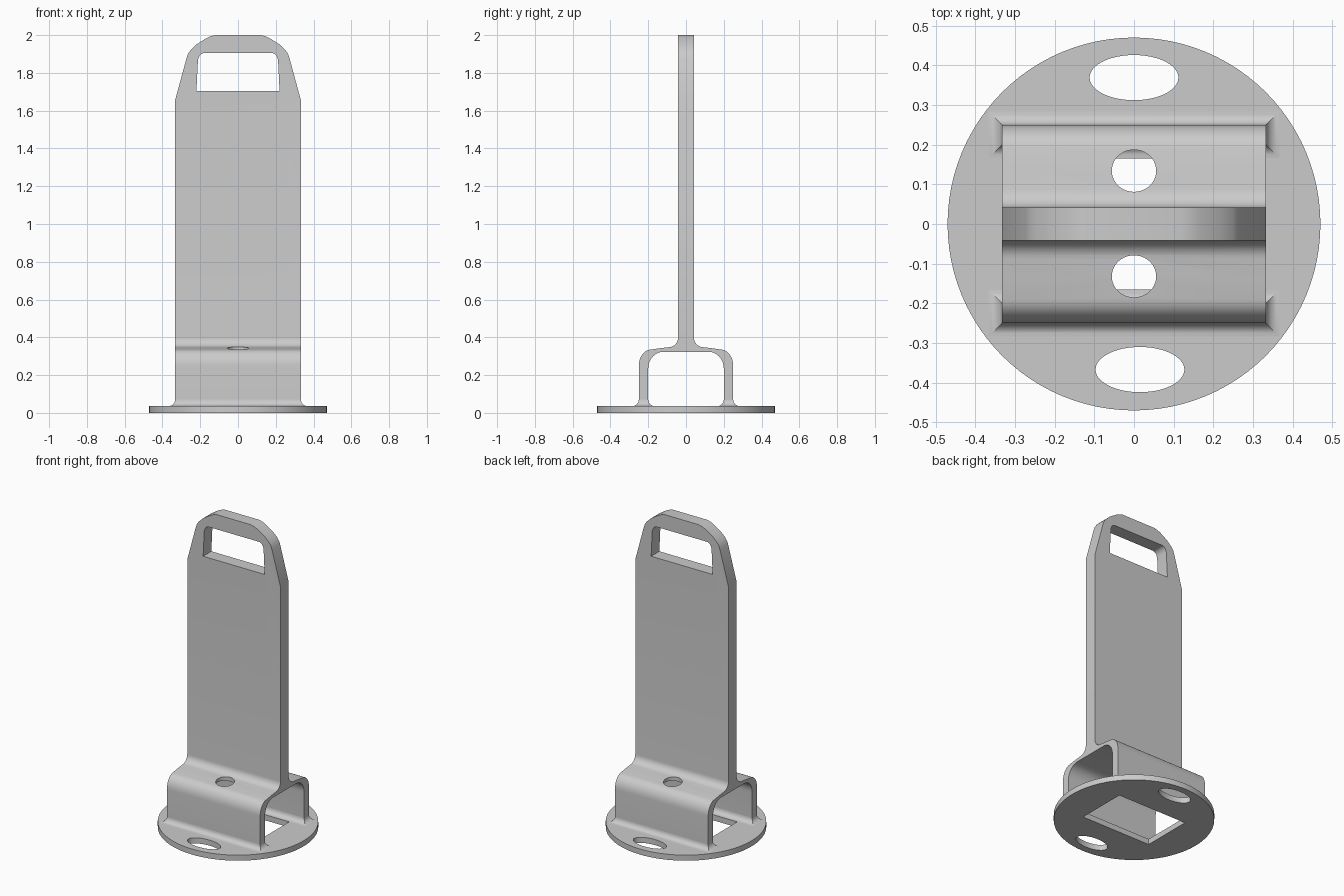
import bpy, bmesh, math

if "Cube" in bpy.data.objects:
    bpy.data.objects.remove(bpy.data.objects["Cube"])

grey = bpy.data.materials.new("plain_grey")
grey.diffuse_color = (0.6, 0.6, 0.6, 1)
grey.use_nodes = True
grey.node_tree.nodes["Principled BSDF"].inputs["Base Color"].default_value = grey.diffuse_color


def make(name, rings):
    """Closed solid lofted through a list of equal-length point rings."""
    bm = bmesh.new()
    loops = [[bm.verts.new(p) for p in ring] for ring in rings]
    n = len(loops[0])
    for a, b in zip(loops, loops[1:]):
        for i in range(n):
            j = (i + 1) % n
            bm.faces.new((a[i], a[j], b[j], b[i]))
    bm.faces.new(loops[0][::-1])
    bm.faces.new(loops[-1])
    bmesh.ops.recalc_face_normals(bm, faces=bm.faces)
    me = bpy.data.meshes.new(name)
    bm.to_mesh(me)
    bm.free()
    me.materials.append(grey)
    ob = bpy.data.objects.new(name, me)
    bpy.context.collection.objects.link(ob)
    return ob


def prism(name, pts, axis, lo, hi):
    """Extrude a 2D outline along one axis."""
    place = {"X": lambda a, b, t: (t, a, b),
             "Y": lambda a, b, t: (a, t, b),
             "Z": lambda a, b, t: (a, b, t)}[axis]
    return make(name, [[place(a, b, t) for a, b in pts] for t in (lo, hi)])


def ellipse(cx, cy, rx, ry, n=48):
    return [(cx + rx * math.cos(2 * math.pi * i / n),
             cy + ry * math.sin(2 * math.pi * i / n)) for i in range(n)]


def arc(cx, cy, rx, ry, a0, a1, n=8):
    return [(cx + rx * math.cos(math.radians(a0 + (a1 - a0) * i / n)),
             cy + ry * math.sin(math.radians(a0 + (a1 - a0) * i / n)))
            for i in range(n + 1)]


def mirrored(half):
    """Complete a right-hand outline with its left-hand mirror image."""
    return half + [(-a, b) for a, b in reversed(half)]


def rect(cx, cy, hx, hy):
    return [(cx - hx, cy - hy), (cx + hx, cy - hy), (cx + hx, cy + hy), (cx - hx, cy + hy)]


def cut(ob, cutter, op="DIFFERENCE"):
    m = ob.modifiers.new("cut", "BOOLEAN")
    m.operation, m.solver, m.object = op, "EXACT", cutter
    bpy.context.view_layer.objects.active = ob
    bpy.ops.object.modifier_apply(modifier=m.name)
    bpy.data.objects.remove(cutter)


def smooth(ob):
    bpy.ops.object.select_all(action="DESELECT")
    ob.select_set(True)
    bpy.context.view_layer.objects.active = ob
    bpy.ops.object.shade_smooth_by_angle(angle=math.radians(30))


T = 0.036     # base thickness
W = 0.333     # half width of the upright

# Round base with a centre window and two oval slots
base = prism("round_base", ellipse(0, 0, 0.47, 0.47, 96), "Z", 0, T)
cut(base, prism("window_cutter", rect(0, 0, 0.25, 0.165), "Z", -0.1, 0.2))
for x, y in ((0.0, 0.369), (0.015, -0.367)):
    cut(base, prism("slot_cutter", ellipse(x, y, 0.112, 0.057), "Z", -0.1, 0.2))
smooth(base)

# Forked upright: two legs, curved bridge and tall plate in one profile
side = (arc(0.12, 0.235, 0.08, 0.088, 90, 0)            # inner arch
        + [(0.2, 0.03), (0.25, 0.03)]                   # leg foot
        + arc(0.185, 0.25, 0.065, 0.085, 0, 85)         # outer shoulder
        + [(0.14, 0.342)]
        + arc(0.092, 0.398, 0.05, 0.05, 265, 180)       # fillet into plate
        + [(0.042, 2.0)])
upright = prism("forked_upright", mirrored(side), "X", -W, W)

# Tapered, rounded top end
outline = [(0.5, -0.1), (0.5, 1.0), (W, 1.655), (0.272, 1.88), (0.264, 1.902),
           (0.25, 1.922), (0.218, 1.952), (0.165, 1.985), (0.145, 1.994), (0.12, 2.0)]
outline[0:2] = [(0.5, -0.1), (0.5, 1.4), (W + 0.001, 1.4)]
cut(upright, prism("outline_cutter", mirrored(outline), "Y", -0.5, 0.5), "INTERSECT")

# Handle opening
handle = ([(0.22, 1.705), (0.212, 1.87)]
          + arc(0.177, 1.87, 0.033, 0.035, 15, 90, 6))
cut(upright, prism("handle_cutter", mirrored(handle), "Y", -0.5, 0.5))

# Bolt holes through the bridge
for y in (-0.132, 0.134):
    cut(upright, prism("bolt_cutter", ellipse(0, y, 0.056, 0.053, 40), "Z", 0.2, 0.5))
smooth(upright)

# Flared weld fillets around both feet
R = 0.034
for name, y in (("front_foot_fillet", -0.225), ("back_foot_fillet", 0.225)):
    steps = [(R, T - 0.006)]
    for i in range(7):
        a = math.radians(15 * i)
        steps.append((R * (1 - math.sin(a)), T + R * (1 - math.cos(a))))
    rings = [[(px, py, z) for px, py in rect(0, y, W + d, 0.025 + d)] for d, z in steps]
    smooth(make(name, rings))
